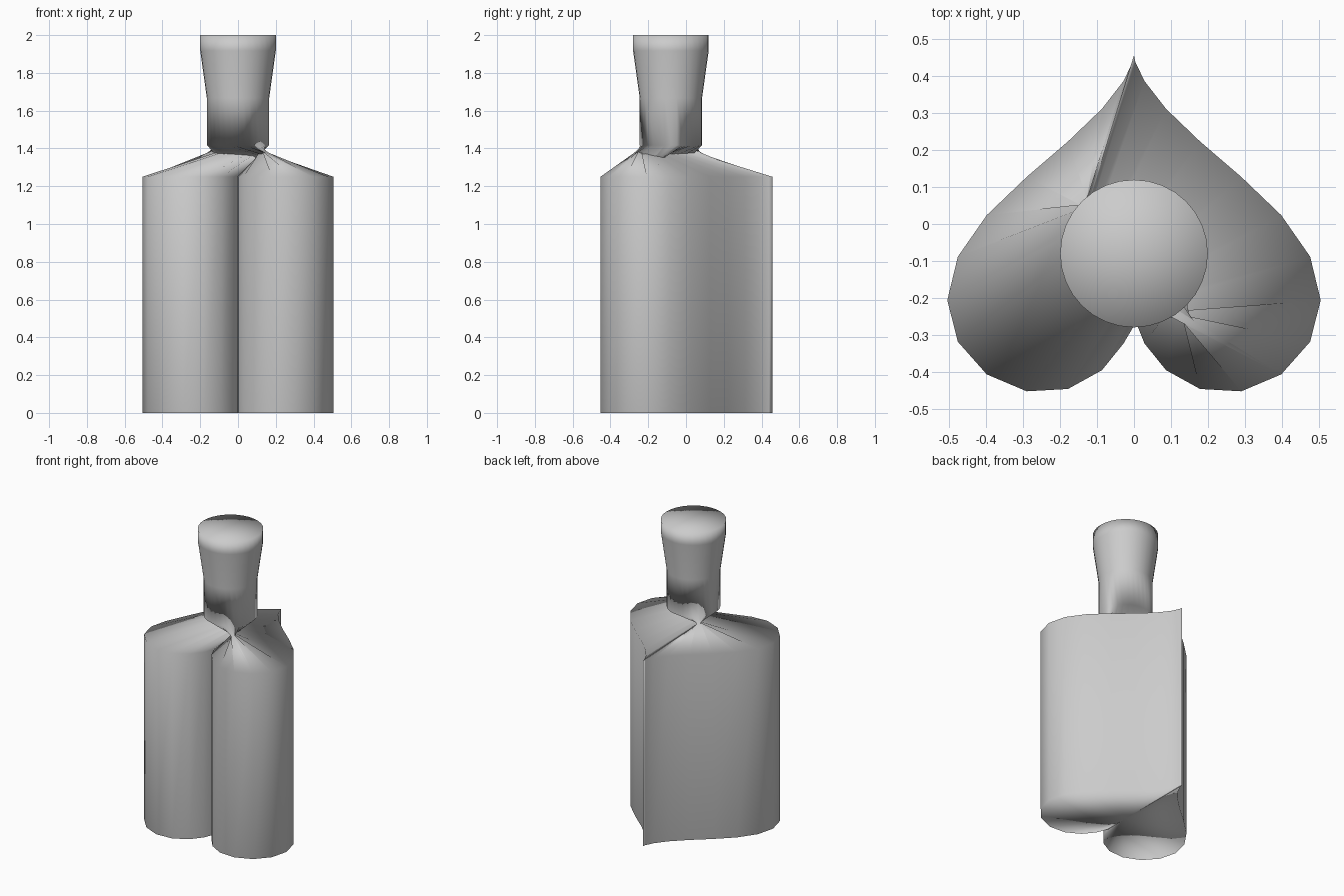
import bpy
import bmesh
from math import sin, cos, tau

SIDES = 32
CENTRE_Y = -0.08
HEART_SCALE = 0.0316

cube = bpy.data.objects.get("Cube")
if cube:
    bpy.data.objects.remove(cube, do_unlink=True)

# One plain grey material
grey = bpy.data.materials.new("plain grey")
grey.use_nodes = True
colour = (0.6, 0.6, 0.6, 1)
grey.diffuse_color = colour
grey.node_tree.nodes["Principled BSDF"].inputs["Base Color"].default_value = colour


def heart(t):
    x = -16 * sin(t) ** 3
    y = -(13 * cos(t) - 5 * cos(2 * t) - 2 * cos(3 * t) - cos(4 * t))
    return x * HEART_SCALE, y * HEART_SCALE


def circle(radius):
    return lambda t: (radius * cos(t), radius * sin(t))


def add_ring(bm, section, z):
    ring = []
    for i in range(SIDES):
        x, y = section(tau * i / SIDES)
        ring.append(bm.verts.new((x, y + CENTRE_Y, z)))
    return ring


# Heart body, shoulder that crosses over into the neck, and flared round neck
sections = [
    (heart, 0), (heart, 1.25),
    (circle(0.165), 1.417), (circle(0.165), 1.667),
    (circle(0.2), 1.917), (circle(0.2), 2),
]
bm = bmesh.new()
rings = [add_ring(bm, section, z) for section, z in sections]
for low, high in zip(rings, rings[1:]):
    for i in range(SIDES):
        j = (i + 1) % SIDES
        bm.faces.new((low[j], low[i], high[i], high[j]))

# Base and top closed with fans
for ring, flip in ((rings[0], False), (rings[-1], True)):
    hub = bm.verts.new((0, CENTRE_Y, ring[0].co.z))
    for i in range(SIDES):
        a, b = ring[i], ring[(i + 1) % SIDES]
        bm.faces.new((hub, b, a) if flip else (hub, a, b))

for face in bm.faces:
    face.smooth = True
mesh = bpy.data.meshes.new("heart_bottle")
bm.to_mesh(mesh)
bm.free()
mesh.materials.append(grey)
bottle = bpy.data.objects.new("heart_bottle", mesh)
bpy.context.collection.objects.link(bottle)

# Large walls keep even shading, caps blend softly into them
weighted = bottle.modifiers.new("even shading", "WEIGHTED_NORMAL")
weighted.mode = "FACE_AREA"
weighted.weight = 50
